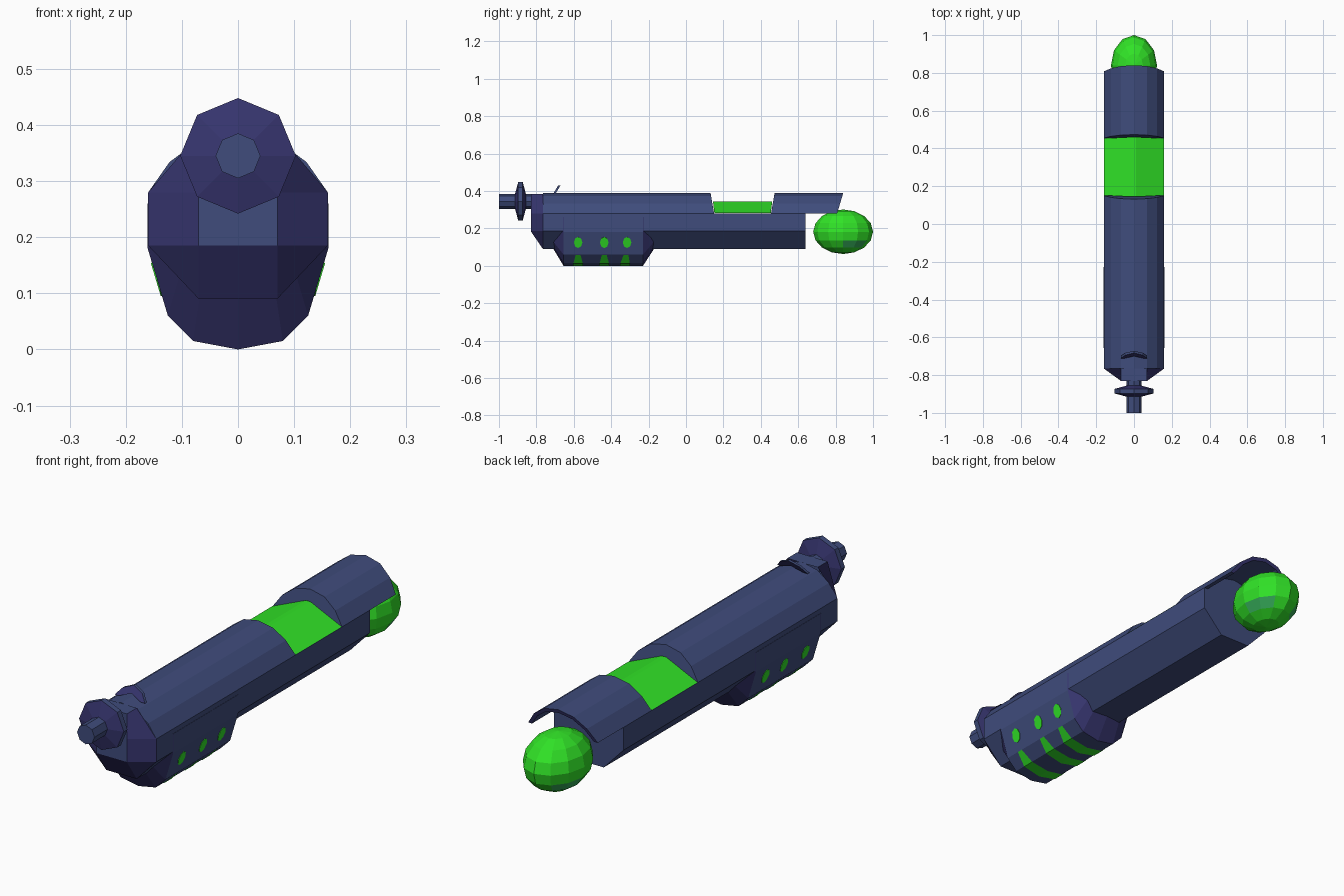
import bpy, bmesh, math
from mathutils import Matrix, Vector

if "Cube" in bpy.data.objects:
    bpy.data.objects.remove(bpy.data.objects["Cube"])


def material(name, rgb):
    m = bpy.data.materials.new(name)
    m.diffuse_color = (*rgb, 1)
    m.use_nodes = True
    m.node_tree.nodes["Principled BSDF"].inputs["Base Color"].default_value = m.diffuse_color
    return m


BLUE = material("slate blue", (0.050, 0.072, 0.200))
PURPLE = material("dusky purple", (0.038, 0.036, 0.160))
GREEN = material("bright green", (0.030, 0.760, 0.020))
TEAL = material("teal green", (0.035, 0.400, 0.100))


def finish(name, bm, green=False):
    bmesh.ops.remove_doubles(bm, verts=bm.verts, dist=1e-4)
    bmesh.ops.dissolve_degenerate(bm, edges=bm.edges, dist=1e-4)
    bmesh.ops.recalc_face_normals(bm, faces=bm.faces)
    bm.normal_update()
    if not green:  # faces slanting towards the ends are purple
        for f in bm.faces:
            f.material_index = int(0.25 < abs(f.normal.y) < 0.985)
    me = bpy.data.meshes.new(name)
    bm.to_mesh(me)
    bm.free()
    for m in ([GREEN, TEAL] if green else [BLUE, PURPLE]):
        me.materials.append(m)
    ob = bpy.data.objects.new(name, me)
    bpy.context.collection.objects.link(ob)
    return ob


def loft(name, rings, closed=True, caps=(True, True), green=False):
    bm = bmesh.new()
    vs = [[bm.verts.new(p) for p in r] for r in rings]
    n = len(vs[0])
    for a, b in zip(vs, vs[1:]):
        for i in range(n if closed else n - 1):
            j = (i + 1) % n
            bm.faces.new((a[i], a[j], b[j], b[i]))
    for r, cap in ((vs[0], caps[0]), (vs[-1], caps[1])):
        if cap:
            bm.faces.new(r)
    return finish(name, bm, green)


def mirror(half):
    """Right half listed bottom to top; returns the full loop or strip."""
    return half + [(-x, z) for x, z in reversed(half) if x > 0]


def ring(section, y, slope=0.0):
    """Put an (x, z) section at y, leaning by slope above z = 0.28."""
    return [(x, y + slope * (z - 0.28), z) for x, z in section]


def lathe(name, profile, z, sides=8):
    rings = [[(r * math.sin(2 * math.pi * i / sides), y,
               z + r * math.cos(2 * math.pi * i / sides)) for i in range(sides)]
             for y, r in profile]
    return loft(name, rings)


# Main body: angular lower half, rounder upper half
LOWER = mirror([(0.07, 0.09), (0.16, 0.185), (0.16, 0.28)])
UPPER = mirror([(0.16, 0.28), (0.122, 0.334), (0.068, 0.374), (0, 0.388)])
WHOLE = mirror([(0.07, 0.09), (0.16, 0.185), (0.16, 0.28), (0.07, 0.385)])
NOSE = [(max(-0.07, min(0.07, x)), max(0.185, z)) for x, z in WHOLE]
loft("nose", [ring(NOSE, -0.83), ring(WHOLE, -0.765)], caps=(True, False))
loft("lower_body", [ring(LOWER, -0.765), ring(LOWER, 0.64)], caps=(False, True))
loft("upper_body", [ring(UPPER, -0.765), ring(UPPER, 0.15, -0.17)],
     closed=False, caps=(True, True))
loft("rear_body", [ring(UPPER, 0.455, 0.17), ring(UPPER, 0.64)], closed=False)

# Hollow hood over the bulb
INSIDE = [(x * 0.89, 0.28 + (z - 0.28) * 0.86) for x, z in reversed(UPPER)]
HOOD = UPPER + INSIDE
loft("rear_hood", [ring(HOOD, 0.64), ring(HOOD, 0.808, 0.3)], caps=(False, True))

# Green ridge in the opening
ROOF = [(0.16, 0.281), (0.01, 0.343), (-0.01, 0.343), (-0.16, 0.281)]
loft("green_chamber", [ring(ROOF, 0.152, -0.12), ring(ROOF, 0.453, 0.12)],
     closed=False, green=True)

# Barrel and flange
lathe("barrel", [(-1.0, 0.04), (-0.82, 0.04)], 0.345)
lathe("muzzle_flange", [(-0.914, 0.04), (-0.897, 0.103), (-0.873, 0.103),
                        (-0.856, 0.04)], 0.345)

# Leaning curved front sight
ARC = [(0.07, 0.383), (0.045, 0.412), (0.0, 0.43), (-0.045, 0.412), (-0.07, 0.383)]
INNER = [(-0.05, 0.383), (0.0, 0.402), (0.05, 0.383)]
loft("front_sight", [[(x, y + 0.6 * (z - 0.385), z) for x, z in ARC + INNER]
                     for y in (-0.71, -0.698)])

# Magazine underneath, with tapered ends
MAG = mirror([(0, 0.0), (0.08, 0.015), (0.125, 0.06), (0.161, 0.18), (0.161, 0.26)])
END = [(x * 0.82, 0.25 + (z - 0.25) * 0.6) for x, z in MAG]
loft("magazine", [ring(END, -0.715), ring(MAG, -0.655), ring(MAG, -0.23), ring(END, -0.165)])

# Green bands under the magazine and dots on its sides
BAND = [(-0.126, 0.059), (-0.081, 0.013), (0, -0.002), (0.081, 0.013), (0.126, 0.059)]
TIP = [0.45, 0.9, 1, 0.9, 0.45]
for i, (y, lean) in enumerate([(-0.577, 0.0), (-0.437, 0.0), (-0.315, 0.012)]):
    edges = [[(x, y + s * 0.028 * t - lean * t, z) for (x, z), t in zip(BAND, TIP)]
             for s in (-1, 1)]
    loft(f"green_band_{i + 1}", edges, closed=False, caps=(False, False), green=True)
    for side in (-1, 1):
        bm = bmesh.new()
        bmesh.ops.create_cone(bm, segments=8, radius1=1, radius2=1, depth=0.004,
                              cap_ends=True)
        # long side of the dot runs up the slope
        up = Vector((side * 0.036, 0, 0.12)).normalized()
        out = Vector((side * 0.12, 0, -0.036)).normalized()
        m = Matrix((up, out.cross(up), out)).transposed().to_4x4()
        m.translation = (side * 0.1445, y, 0.125)
        bmesh.ops.transform(bm, verts=bm.verts,
                            matrix=m @ Matrix.Diagonal((0.031, 0.023, 1, 1)))
        finish(f"green_dot_{i + 1}_{'left' if side < 0 else 'right'}", bm, True)

# Green bulb at the back, with teal patches low on its back corners
bm = bmesh.new()
bmesh.ops.create_uvsphere(bm, u_segments=12, v_segments=8, radius=1)
for f in bm.faces:
    c = f.calc_center_median()
    f.material_index = int(-0.65 < c.z < -0.3 and abs(c.x) > 0.3 and c.y > 0.1)
bmesh.ops.transform(bm, verts=bm.verts, matrix=Matrix.Translation((0, 0.84, 0.182))
                    @ Matrix.Diagonal((0.122, 0.16, 0.119, 1)))
finish("rear_bulb", bm, True)
